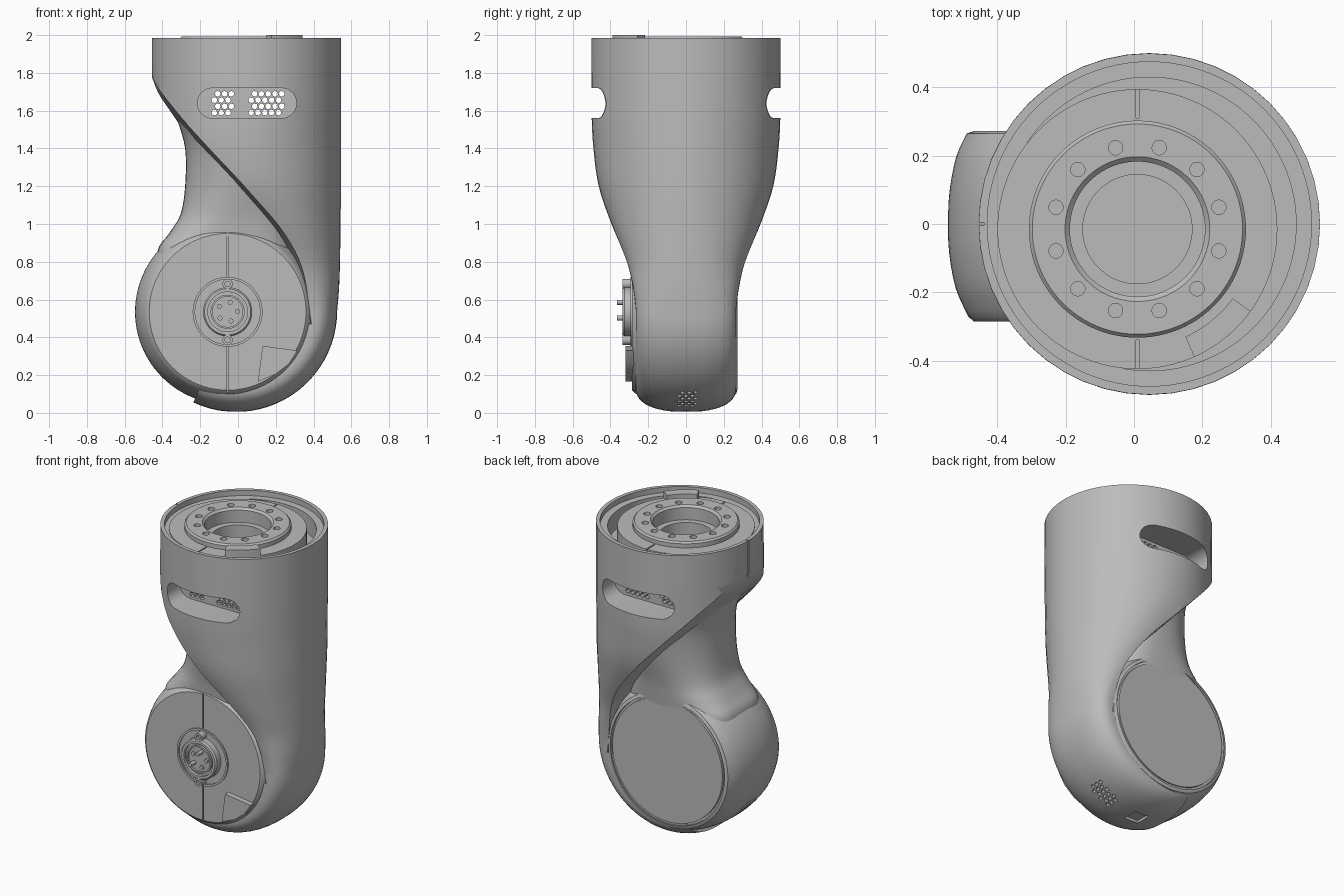
import bpy, bmesh
from math import sin, cos, pi, radians
from mathutils import Vector

cube = bpy.data.objects.get("Cube")
if cube:
    bpy.data.objects.remove(cube)

GREY = (0.5, 0.5, 0.5, 1)
mat = bpy.data.materials.new("light_grey")
mat.use_nodes = True
mat.diffuse_color = GREY
mat.node_tree.nodes["Principled BSDF"].inputs["Base Color"].default_value = GREY

TOP = (0.045, 0, 0)          # axis of the upper tube
FLANGE = (0.01, -0.015, 0)   # axis of the mounting flange
HUB = (-0.055, 0, 0.535)     # axis of the joint
ARC = (-0.01, 0.54)          # centre of the rounded lower end (x, z)


# ---------- helpers ----------
def spline(pts, n=5):
    """Catmull-Rom points through tuples of any size."""
    ext = [pts[0]] + list(pts) + [pts[-1]]
    out = []
    for a, b, c, d in zip(ext, ext[1:], ext[2:], ext[3:]):
        for i in range(n):
            t = i / n
            out.append([q + t / 2 * (r - p + t * (2 * p - 5 * q + 4 * r - s + t * (3 * (q - r) + s - p)))
                        for p, q, r, s in zip(a, b, c, d)])
    return out + [list(pts[-1])]


def loft(bm, rings, caps=True, wrap=False):
    rows = [[bm.verts.new(p) for p in ring] for ring in rings]
    pairs = list(zip(rows, rows[1:])) + ([(rows[-1], rows[0])] if wrap else [])
    for a, b in pairs:
        for i in range(len(a)):
            j = (i + 1) % len(a)
            bm.faces.new((a[i], a[j], b[j], b[i]))
    if caps:
        bm.faces.new(rows[0])
        bm.faces.new(rows[-1])


def revolve(bm, profile, centre, axis="Z", n=96):
    """Closed (radius, height) profile turned around an axis."""
    rings = []
    for k in range(n):
        a = 2 * pi * k / n
        rings.append([Vector(centre) + (Vector((r * cos(a), r * sin(a), h)) if axis == "Z"
                      else Vector((r * cos(a), h, r * sin(a)))) for r, h in profile])
    loft(bm, rings, caps=False, wrap=True)


def peg(bm, base, vec, radius, sides=6):
    """Prism from a base point along a vector."""
    base, vec = Vector(base), Vector(vec)
    u = vec.orthogonal().normalized()
    w = vec.normalized().cross(u)
    ring = [base + radius * (cos(2 * pi * k / sides) * u + sin(2 * pi * k / sides) * w) for k in range(sides)]
    loft(bm, [ring, [p + vec for p in ring]])


def prism(bm, poly, y0, y1):
    loft(bm, [[(x, y, z) for x, z in poly] for y in (y0, y1)])


def box(bm, lo, hi):
    prism(bm, [(lo[0], lo[2]), (hi[0], lo[2]), (hi[0], hi[2]), (lo[0], hi[2])], lo[1], hi[1])


def make(name, bm):
    bmesh.ops.remove_doubles(bm, verts=bm.verts, dist=1e-5)
    bmesh.ops.dissolve_degenerate(bm, edges=bm.edges, dist=1e-6)
    bmesh.ops.recalc_face_normals(bm, faces=bm.faces)
    me = bpy.data.meshes.new(name)
    bm.to_mesh(me)
    bm.free()
    me.materials.append(mat)
    ob = bpy.data.objects.new(name, me)
    bpy.context.collection.objects.link(ob)
    return ob


def activate(ob):
    bpy.ops.object.select_all(action="DESELECT")
    ob.select_set(True)
    bpy.context.view_layer.objects.active = ob


def cut(ob, bm):
    cutter = make("cutter", bm)
    mod = ob.modifiers.new("cut", "BOOLEAN")
    mod.operation, mod.solver, mod.object = "DIFFERENCE", "EXACT", cutter
    activate(ob)
    bpy.ops.object.modifier_apply(modifier=mod.name)
    bpy.data.objects.remove(cutter)


def section(base, right, depth, left, p_right, p_left, n=48):
    """Closed (x, y) outline with its own roundness on each side."""
    out = []
    for k in range(n):
        t = 2 * pi * k / n
        c, s = cos(t), sin(t)
        p, reach = (p_right, right - base) if c >= 0 else (p_left, left - base)
        out.append((base + reach * abs(c) ** p, depth * (1 if s > 0 else -1) * abs(s) ** p))
    return out


def rim_vent(bm, centre, radius, start, stop):
    """Small hexagonal dents across a rounded rim."""
    for i in range(6):
        a = radians(start + (stop - start) * i / 5)
        d = Vector((cos(a), 0, sin(a)))
        for j in (-1, 0, 1):
            y = 0.035 * j + (0.017 if i % 2 else 0)
            peg(bm, Vector((centre[0], y, centre[1])) + d * (radius - 0.03), d * 0.08, 0.013)


# ---------- outer shell: tube flowing into a rounded lower end ----------
# z, base, right, depth, left, right roundness, left roundness
table = spline([(0.54, 0.40, 0.525, 0.265, 0.03, 0.85, 0.3), (0.66, 0.37, 0.535, 0.28, 0.0, 0.9, 0.35),
                (0.8, 0.30, 0.54, 0.315, -0.06, 0.95, 0.5), (1.0, 0.2, 0.543, 0.395, -0.2, 1, 0.7),
                (1.2, 0.1, 0.545, 0.462, -0.35, 1, 0.9), (1.4, 0.05, 0.545, 0.49, -0.45, 1, 1),
                (1.6, 0.045, 0.545, 0.5, -0.455, 1, 1), (1.985, 0.045, 0.545, 0.5, -0.455, 1, 1)])
low = section(*table[0][1:])
rings = []
for k in range(24):
    a = radians(-115 + 115 * k / 24)
    rings.append([(ARC[0] + (x - ARC[0]) * cos(a), y, ARC[1] + (x - ARC[0]) * sin(a)) for x, y in low])
rings += [[(x, y, row[0]) for x, y in section(*row[1:])] for row in table]
bm = bmesh.new()
loft(bm, rings)
shell = make("outer_shell", bm)

# sweeping diagonal opening, wider towards the front and back
deep = spline([(-0.47, 1.82), (-0.425, 1.7), (-0.36, 1.6), (-0.22, 1.4), (-0.03, 1.17), (0.17, 0.95),
               (0.3, 0.75), (0.36, 0.47)])
wide = spline([(-0.47, 1.86), (-0.40, 1.73), (-0.28, 1.56), (-0.12, 1.38), (0.08, 1.17), (0.28, 0.95),
               (0.38, 0.75), (0.42, 0.47)])
bm = bmesh.new()
loft(bm, [[(x, y, z) for x, z in [(-0.8, 0.47), (-0.8, 1.9)] + line]
          for y, line in ((-0.55, wide), (0, deep), (0.55, wide))])
cut(shell, bm)

# open top and bore
bm = bmesh.new()
revolve(bm, [(0, 1.83), (0.43, 1.83), (0.43, 1.95), (0.475, 1.95), (0.475, 2.1), (0, 2.1)], TOP)
cut(shell, bm)
bm = bmesh.new()
peg(bm, (0.01, -0.015, 1.75), (0, 0, 0.15), 0.165, 64)
cut(shell, bm)

# rounded windows at front and back, then the grille and small cuts
bm = bmesh.new()
stadium = [(x + 0.08 * cos(radians(a)), 1.64 + 0.08 * sin(radians(a)))
           for x, start in ((0.23, -90), (-0.135, 90)) for a in range(start, start + 181, 15)]
for side in (-1, 1):
    prism(bm, stadium, side * 0.3, side * 0.6)
cut(shell, bm)
bm = bmesh.new()
for x0, cols in ((-0.125, 3), (0.07, 5)):
    for row in range(4):
        for col in range(cols):
            peg(bm, (x0 + 0.036 * col + 0.018 * (row % 2), -0.4, 1.59 + 0.033 * row), (0, 0.8, 0), 0.016)
box(bm, (-0.5, -0.005, 1.6), (-0.44, 0.005, 2.1))
box(bm, (-0.07, -0.05, -0.1), (0.03, 0.05, 0.025))
rim_vent(bm, ARC, 0.535, 290, 306)
cut(shell, bm)

# ---------- neck ----------
rows = spline([(0.7, 0.0, 0.3, 0.26, -0.42, 0.6, 0.5), (0.86, 0.0, 0.3, 0.27, -0.425, 0.6, 0.5),
               (0.95, 0.02, 0.3, 0.28, -0.365, 0.7, 0.6), (1.05, 0.03, 0.3, 0.295, -0.305, 0.8, 0.75),
               (1.2, 0.05, 0.36, 0.33, -0.28, 1, 0.9), (1.4, 0.06, 0.42, 0.37, -0.28, 1, 1),
               (1.56, 0.05, 0.42, 0.40, -0.325, 1, 1)])
bm = bmesh.new()
loft(bm, [[(x, y, r[0]) for x, y in section(*r[1:])] for r in rows])
make("neck", bm)

# ---------- joint housing with flat faces ----------
bm = bmesh.new()
rim = spline([(0.43, -0.272), (0.467, -0.19), (0.486, -0.09), (0.49, 0), (0.485, 0.1), (0.465, 0.2), (0.435, 0.265)], 3)
revolve(bm, [(0, -0.285), (0.415, -0.285)] + rim + [(0.415, 0.272), (0.415, 0.255), (0.4, 0.255), (0.4, 0.272),
                                                  (0, 0.272)], HUB, "Y")
housing = make("joint_housing", bm)
bm = bmesh.new()
for z0, z1 in ((0.1, 0.35), (0.72, 1.0)):
    box(bm, (-0.059, -0.4, z0), (-0.051, -0.275, z1))
rim_vent(bm, (HUB[0], HUB[2]), 0.49, 212, 234)
cut(housing, bm)

# raised wedge on the front face
bm = bmesh.new()
prism(bm, [(0.13, 0.355), (0.315, 0.33), (0.27, 0.26), (0.2, 0.205), (0.105, 0.165)], -0.32, -0.27)
make("front_wedge", bm)

# ---------- round connector ----------
bm = bmesh.new()
revolve(bm, [(0.172, -0.27), (0.172, -0.293), (0.185, -0.293), (0.185, -0.27)], HUB, "Y", 64)
make("connector_trim", bm)
bm = bmesh.new()
revolve(bm, [(0, -0.27), (0.13, -0.27), (0.13, -0.325), (0.122, -0.335), (0.105, -0.335), (0.105, -0.315),
             (0.09, -0.315), (0.09, -0.33), (0.08, -0.33), (0.08, -0.318), (0, -0.318)], HUB, "Y", 64)
make("connector_socket", bm)
bm = bmesh.new()
for s in (-1, 1):
    z = HUB[2] + s * 0.148
    revolve(bm, [(0, -0.27), (0.027, -0.27), (0.027, -0.335), (0.014, -0.335), (0.014, -0.32), (0, -0.32)],
            (HUB[0], 0, z), "Y", 24)
make("connector_ears", bm)
bm = bmesh.new()
for k in range(5):
    a = radians(72 * k + 75)
    tip = 0.065 if k in (0, 2) else 0.03
    peg(bm, (HUB[0] + 0.052 * cos(a), -0.3, HUB[2] + 0.052 * sin(a)), (0, -tip, 0), 0.013, 16)
make("connector_pins", bm)

# ---------- mounting flange ----------
bm = bmesh.new()
revolve(bm, [(0.16, 1.82), (0.41, 1.82), (0.41, 1.955), (0.318, 1.955), (0.318, 1.982), (0.308, 1.993),
             (0.212, 1.993), (0.198, 1.98), (0.198, 1.9), (0.16, 1.9)], FLANGE)
flange = make("mounting_flange", bm)
bm = bmesh.new()
for k in range(12):
    a = radians(15 + 30 * k)
    peg(bm, (FLANGE[0] + 0.247 * cos(a), FLANGE[1] + 0.247 * sin(a), 1.95), (0, 0, 0.1), 0.021, 20)
for s in (-1, 1):
    ys = sorted((FLANGE[1] + s * 0.325, FLANGE[1] + s * 0.45))
    box(bm, (0.006, ys[0], 1.94), (0.014, ys[1], 2.0))
cut(flange, bm)

# locating tab beside the flange
bm = bmesh.new()
loft(bm, [[(FLANGE[0] + r * cos(radians(a)), FLANGE[1] + r * sin(radians(a)), z)
           for r, z in ((0.345, 1.94), (0.41, 1.94), (0.41, 2.0), (0.345, 2.0))] for a in range(-66, -35, 3)])
make("locating_tab", bm)

# smooth shading with sharp creases
for ob in bpy.context.collection.objects:
    if ob.type == "MESH" and ob.data.materials and ob.data.materials[0] == mat:
        activate(ob)
        bpy.ops.object.shade_smooth_by_angle(angle=radians(30))
